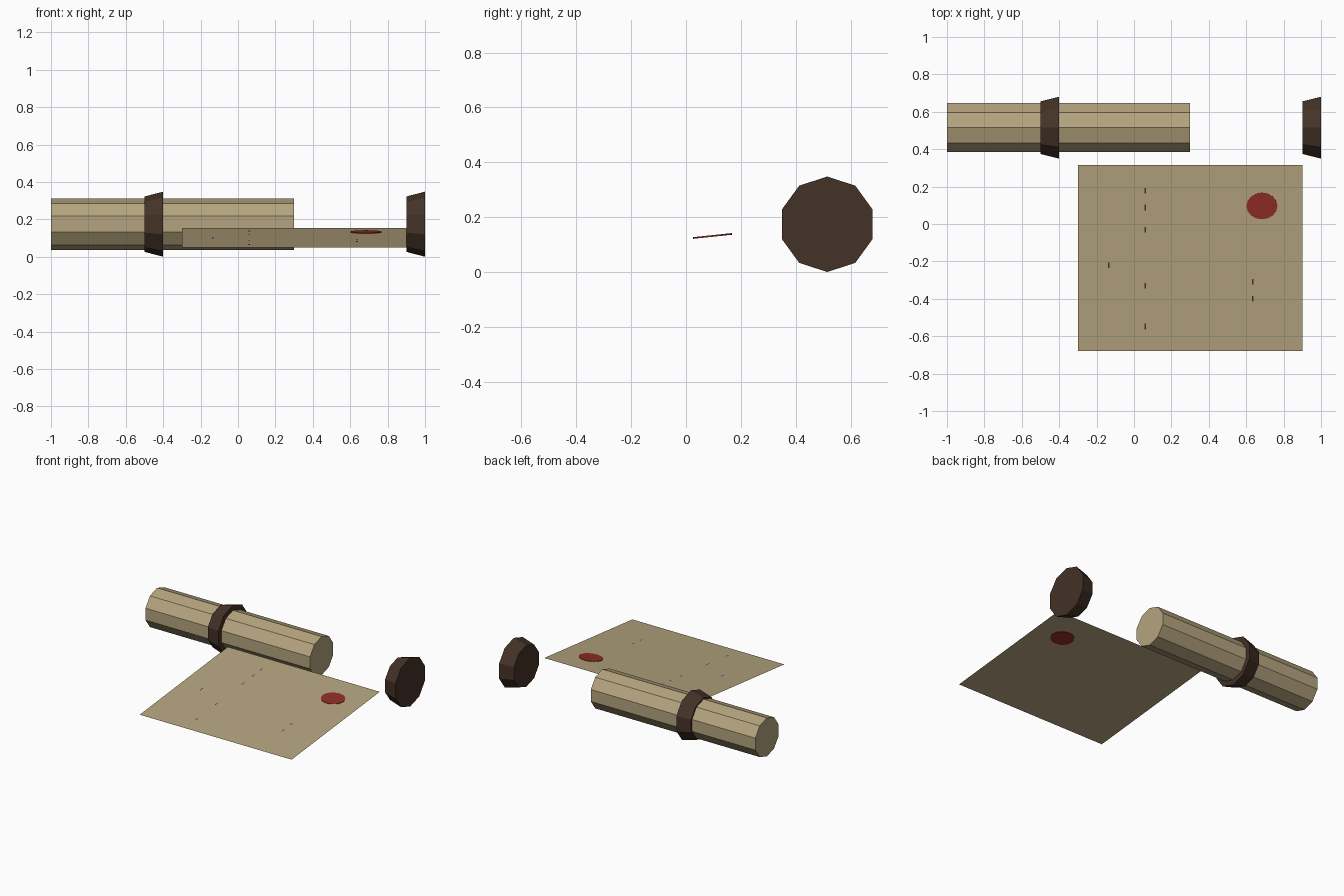
import bpy
import math
from mathutils import Matrix, Vector

cube = bpy.data.objects.get("Cube")
if cube:
    bpy.data.objects.remove(cube, do_unlink=True)


def material(name, rgb):
    mat = bpy.data.materials.new(name)
    mat.use_nodes = True
    mat.diffuse_color = (*rgb, 1)
    mat.node_tree.nodes["Principled BSDF"].inputs["Base Color"].default_value = (*rgb, 1)
    return mat


parchment = material("parchment", (0.46, 0.37, 0.21))
dark_leather = material("dark leather", (0.058, 0.032, 0.02))
red_wax = material("red wax", (0.28, 0.026, 0.02))

AXIS_Y, AXIS_Z = 0.515, 0.174


def finish(name, mat):
    obj = bpy.context.object
    obj.name = name
    obj.data.name = name
    obj.data.materials.append(mat)
    return obj


def barrel(name, mat, x0, x1, r0, r1):
    """Ten-sided drum along x, with a corner at the top."""
    bpy.ops.mesh.primitive_cone_add(vertices=10, radius1=r0, radius2=r1, depth=x1 - x0)
    obj = finish(name, mat)
    # Cone corners start on +y; a turn about z then a tip onto x puts one on top
    turn = Matrix.Rotation(math.pi / 2, 4, "Y") @ Matrix.Rotation(math.pi / 2, 4, "Z")
    obj.data.transform(turn)
    obj.location = ((x0 + x1) / 2, AXIS_Y, AXIS_Z)
    return obj


# Scroll case: long tube, collar around it and the loose end cap
barrel("case_tube", parchment, -1.0, 0.3, 0.1375, 0.1375)
barrel("case_collar", dark_leather, -0.5, -0.4, 0.148, 0.174)
barrel("case_cap", dark_leather, 0.9, 1.0, 0.148, 0.174)

# Unrolled sheet, raised at the back
tilt = math.radians(6)
centre = Vector((0.3, -0.183, 0.102))
slope = Matrix.Translation(centre) @ Matrix.Rotation(tilt, 4, "X")

bpy.ops.mesh.primitive_plane_add(size=1)
sheet = finish("sheet", parchment)
sheet.data.transform(Matrix.Diagonal((1.2, 1.0, 1.0, 1.0)))
sheet.matrix_world = slope

# Wax seal showing on both faces of the sheet
bpy.ops.mesh.primitive_cylinder_add(vertices=16, radius=0.083, depth=0.006)
seal = finish("wax_seal", red_wax)
seal.data.transform(Matrix.Diagonal((1.0, 0.86, 1.0, 1.0)))
seal.matrix_world = slope @ Matrix.Translation((0.384, 0.281, 0))

# Tiny ink flecks along the columns of the sheet
flecks = [(-0.135, -0.22), (0.06, 0.18), (0.06, 0.09), (0.06, -0.03),
          (0.06, -0.33), (0.06, -0.55), (0.635, -0.31), (0.635, -0.4)]
for x, y in flecks:
    bpy.ops.mesh.primitive_plane_add(size=1)
    fleck = finish("ink_fleck", dark_leather)
    fleck.data.transform(Matrix.Diagonal((0.006, 0.03, 1.0, 1.0)))
    fleck.matrix_world = slope @ Matrix.Translation((x - centre.x, y - centre.y, 0.002))
